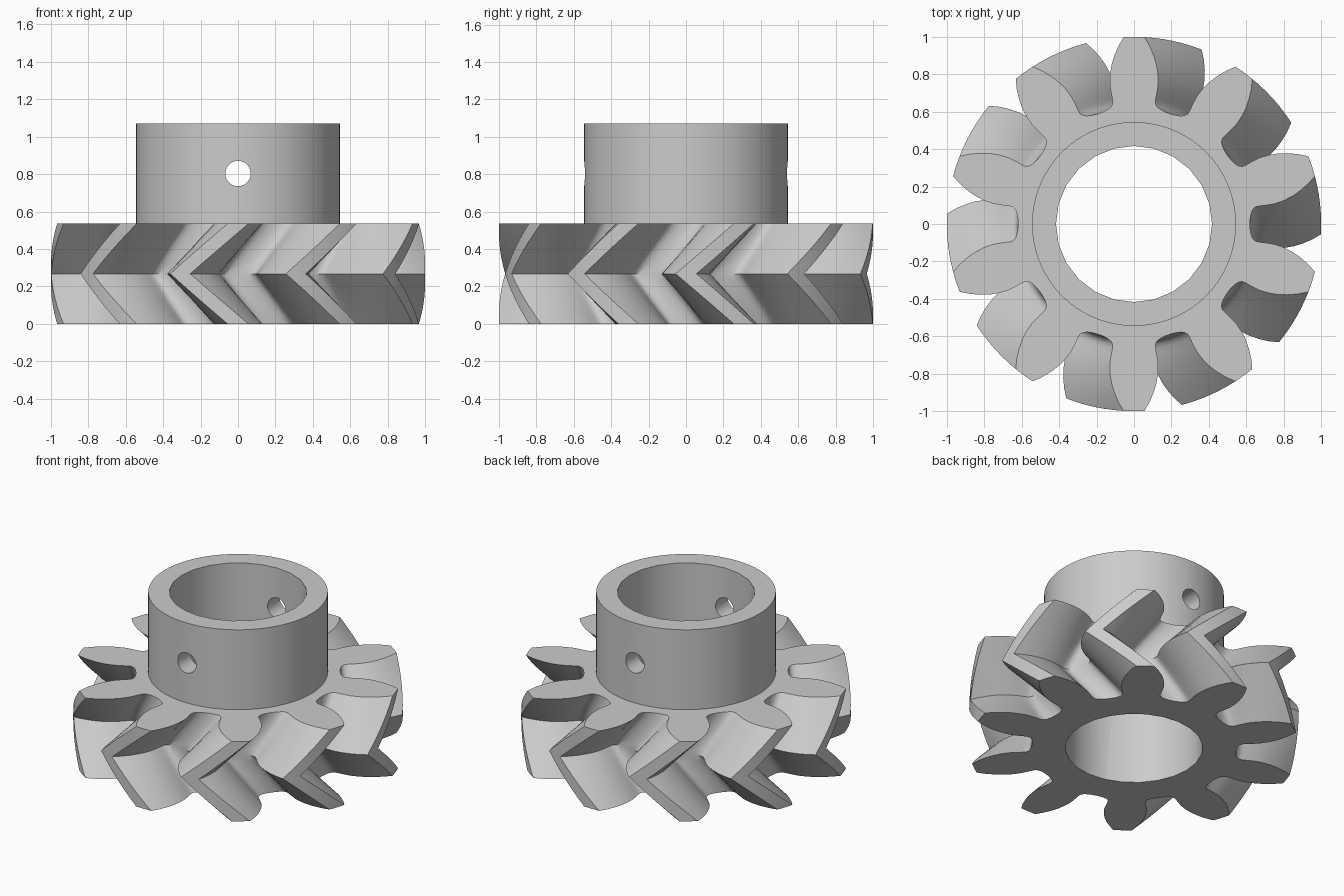
import bpy, bmesh, math

if "Cube" in bpy.data.objects:
    bpy.data.objects.remove(bpy.data.objects["Cube"])

TEETH = 10
GEAR_H, TOTAL_H = 0.535, 1.07
TWIST = math.radians(-18)      # rotation of the middle plane against the end faces
STEPS = 6                      # layers in each half of the herringbone

grey = bpy.data.materials.new("metal grey")
grey.diffuse_color = (0.6, 0.6, 0.6, 1)
grey.use_nodes = True
grey.node_tree.nodes["Principled BSDF"].inputs["Base Color"].default_value = grey.diffuse_color

# Half of one tooth: radius and angle in degrees from the tooth centre
HALF = [(1.0, 3.2), (0.955, 5.0), (0.905, 6.7), (0.86, 8.0), (0.81, 9.1),
        (0.76, 9.8), (0.71, 9.9), (0.675, 9.8), (0.655, 10.0), (0.638, 11.1),
        (0.628, 13.0), (0.622, 15.2)]


def gear_outline():
    pts = []
    for i in range(TEETH):
        centre = 90 + i * 360 / TEETH
        pts += [(r, math.radians(centre - a)) for r, a in reversed(HALF)]
        pts.append((1.0, math.radians(centre)))
        pts += [(r, math.radians(centre + a)) for r, a in HALF]
        pts.append((0.62, math.radians(centre + 180 / TEETH)))
    return pts


def make_object(name, bm):
    bmesh.ops.recalc_face_normals(bm, faces=bm.faces)
    mesh = bpy.data.meshes.new(name)
    bm.to_mesh(mesh)
    bm.free()
    ob = bpy.data.objects.new(name, mesh)
    mesh.materials.append(grey)
    bpy.context.collection.objects.link(ob)
    return ob


def cylinder(name, radius, z0, z1, sides):
    bm = bmesh.new()
    bmesh.ops.create_cone(bm, cap_ends=True, segments=sides, radius1=radius,
                          radius2=radius, depth=z1 - z0)
    bmesh.ops.translate(bm, verts=bm.verts, vec=(0, 0, (z0 + z1) / 2))
    return make_object(name, bm)


def combine(target, other, operation):
    other.hide_render = True
    mod = target.modifiers.new(other.name, 'BOOLEAN')
    mod.operation, mod.object, mod.solver = operation, other, 'EXACT'
    bpy.context.view_layer.objects.active = target
    bpy.ops.object.modifier_apply(modifier=mod.name)
    bpy.data.objects.remove(other)


# Herringbone gear body: the outline twists one way, then back
bm = bmesh.new()
outline = gear_outline()
rings = []
for k in range(2 * STEPS + 1):
    t = k / (2 * STEPS)
    turn = TWIST * (1 - abs(2 * t - 1))
    rings.append([bm.verts.new((r * math.cos(a + turn), r * math.sin(a + turn), t * GEAR_H))
                  for r, a in outline])
n = len(outline)
for low, high in zip(rings, rings[1:]):
    for i in range(n):
        j = (i + 1) % n
        bm.faces.new((low[i], low[j], high[j], high[i]))
bm.faces.new(rings[0][::-1])
bm.faces.new(rings[-1])
gear = make_object("herringbone_gear", bm)

# Hub collar, shaft bore and the cross hole through both hub walls
combine(gear, cylinder("hub", 0.545, 0.3, TOTAL_H, 72), 'UNION')
combine(gear, cylinder("bore_cutter", 0.417, -0.2, TOTAL_H + 0.2, 24), 'DIFFERENCE')
pin = cylinder("pin_hole_cutter", 0.068, -1, 1, 28)
pin.rotation_euler.x = math.pi / 2
pin.location.z = 0.803
bpy.context.view_layer.update()
combine(gear, pin, 'DIFFERENCE')

# Smooth flanks and walls with crisp edges
bpy.ops.object.select_all(action='DESELECT')
gear.select_set(True)
bpy.context.view_layer.objects.active = gear
bpy.ops.object.shade_smooth_by_angle(angle=math.radians(30))
